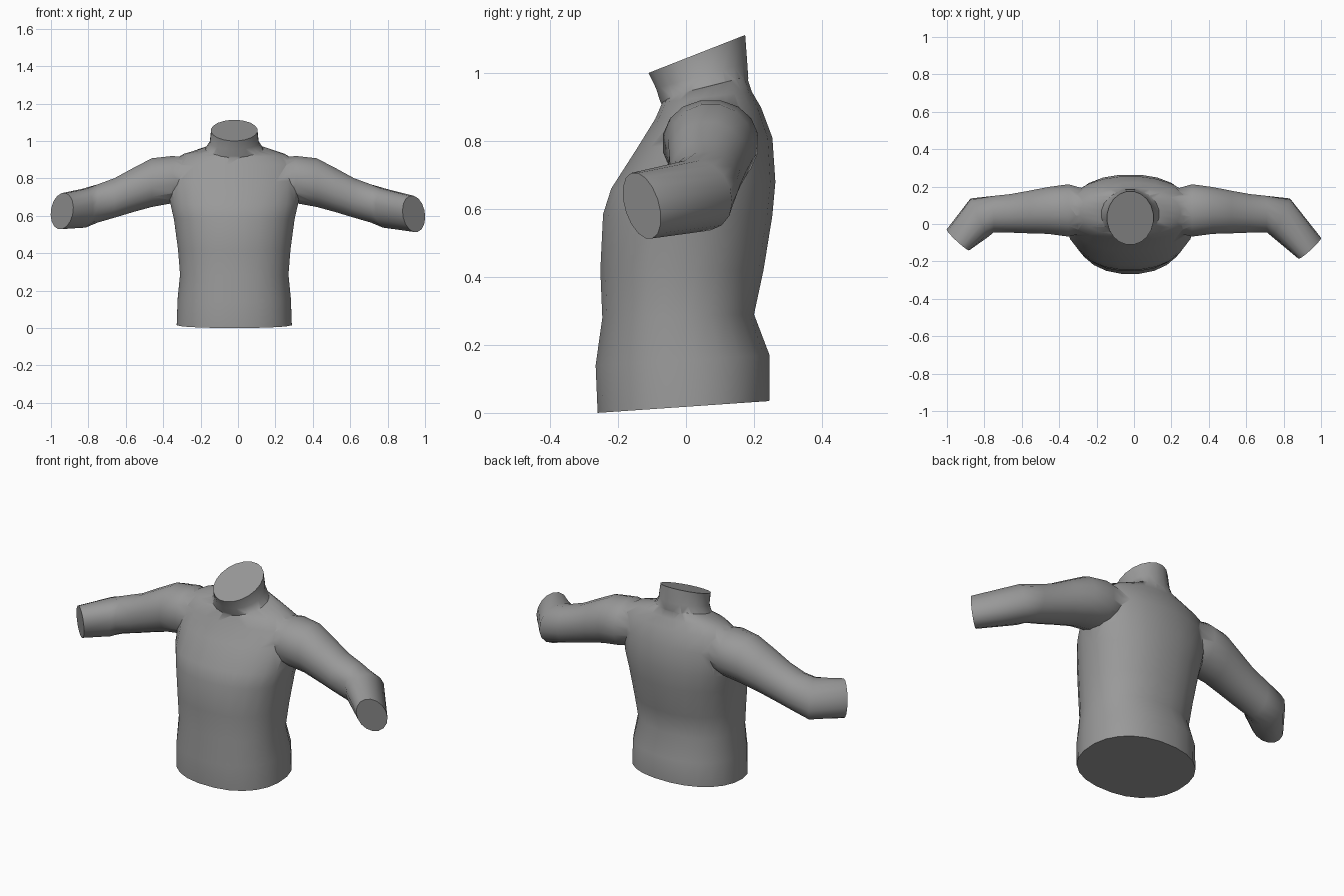
import bpy, bmesh, math
from mathutils import Vector

if "Cube" in bpy.data.objects:
    bpy.data.objects.remove(bpy.data.objects["Cube"])

MID = -0.02  # body centre line in x

grey = bpy.data.materials.new("cloth_grey")
grey.diffuse_color = (0.32, 0.32, 0.32, 1)
grey.use_nodes = True
grey.node_tree.nodes["Principled BSDF"].inputs["Base Color"].default_value = grey.diffuse_color


def loft(name, rings, sides=20):
    """Closed tube through rings of (centre, half axis u, half axis v, exponent)."""
    bm = bmesh.new()
    loops = []
    for c, u, v, e in rings:
        loop = []
        for i in range(sides):
            a = 2 * math.pi * (i + 0.5) / sides
            ca, sa = math.cos(a), math.sin(a)
            p = (Vector(c) + Vector(u) * math.copysign(abs(ca) ** e, ca)
                 + Vector(v) * math.copysign(abs(sa) ** e, sa))
            loop.append(bm.verts.new(p))
        loops.append(loop)
    for a, b in zip(loops, loops[1:]):
        for i in range(sides):
            j = (i + 1) % sides
            bm.faces.new((a[i], a[j], b[j], b[i]))
    bm.faces.new(loops[0][::-1])
    bm.faces.new(loops[-1])
    bmesh.ops.recalc_face_normals(bm, faces=bm.faces)
    mesh = bpy.data.meshes.new(name)
    bm.to_mesh(mesh)
    bm.free()
    mesh.materials.append(grey)
    ob = bpy.data.objects.new(name, mesh)
    bpy.context.collection.objects.link(ob)
    return ob


def body_ring(hw, yf, zf, yb, zb, e=0.9):
    """Ring from its half width and its front and back points."""
    return ((MID, (yf + yb) / 2, (zf + zb) / 2), (hw, 0, 0),
            (0, (yb - yf) / 2, (zb - zf) / 2), e)


# Torso: hem, waist, chest, shoulders
torso = loft("shirt", [
    body_ring(0.31, -0.262, 0.0, 0.247, 0.035),
    body_ring(0.305, -0.268, 0.14, 0.248, 0.17),
    body_ring(0.292, -0.248, 0.28, 0.202, 0.29),
    body_ring(0.303, -0.254, 0.42, 0.23, 0.42),
    body_ring(0.325, -0.246, 0.585, 0.256, 0.58),
    body_ring(0.345, -0.222, 0.66, 0.265, 0.68),
    body_ring(0.365, -0.145, 0.78, 0.256, 0.81, 1),
    body_ring(0.35, -0.092, 0.865, 0.222, 0.90, 1),
    body_ring(0.27, -0.07, 0.915, 0.195, 0.945, 1),
    body_ring(0.16, -0.06, 0.93, 0.18, 0.99, 1),
], 24)

# Collar, flared at the base and cut on a slant at the top
collar = loft("collar", [
    body_ring(0.14, -0.05, 0.86, 0.17, 0.90, 1),
    body_ring(0.16, -0.078, 0.918, 0.185, 0.985, 1),
    body_ring(0.132, -0.09, 0.955, 0.182, 1.03, 1),
    body_ring(0.125, -0.112, 1.0, 0.176, 1.113, 1),
])


def arm(name, side, cuff):
    def at(x, y, z):
        return (MID + side * (x - MID), y, z)

    # Shoulder to forearm: x, front y, back y, bottom z, top z
    rows = [(0.12, -0.02, 0.16, 0.72, 0.90), (0.31, -0.07, 0.215, 0.665, 0.922),
            (0.42, -0.055, 0.20, 0.645, 0.910), (0.52, -0.052, 0.18, 0.618, 0.858),
            (0.62, -0.048, 0.162, 0.588, 0.803), (0.71, -0.046, 0.152, 0.562, 0.770)]
    rings = [(at(x, (f + b) / 2, (lo + hi) / 2), (0, (b - f) / 2, 0),
              (0, 0, (hi - lo) / 2), 0.95) for x, f, b, lo, hi in rows]
    # Bent elbow, then the cuff
    rings.append((at(0.785, 0.035, 0.64), (side * 0.05, 0.10, 0),
                  (0, -0.015, 0.105), 0.95))
    rings.append((cuff, (side * 0.06, 0.052, 0), (-side * 0.01, -0.022, 0.098), 1))
    return loft(name, rings, 16)


sleeves = [arm("right_sleeve", 1, (0.94, -0.13, 0.61)),
           arm("left_sleeve", -1, (-0.941, -0.085, 0.625))]

# Join the parts into one skin
bpy.context.view_layer.objects.active = torso
for part in sleeves + [collar]:
    m = torso.modifiers.new("join", "BOOLEAN")
    m.operation = "UNION"
    m.solver = "EXACT"
    m.object = part
    bpy.ops.object.modifier_apply(modifier=m.name)
    bpy.data.objects.remove(part)

bpy.ops.object.select_all(action="DESELECT")
torso.select_set(True)
bpy.ops.object.shade_smooth_by_angle(angle=math.radians(50))
